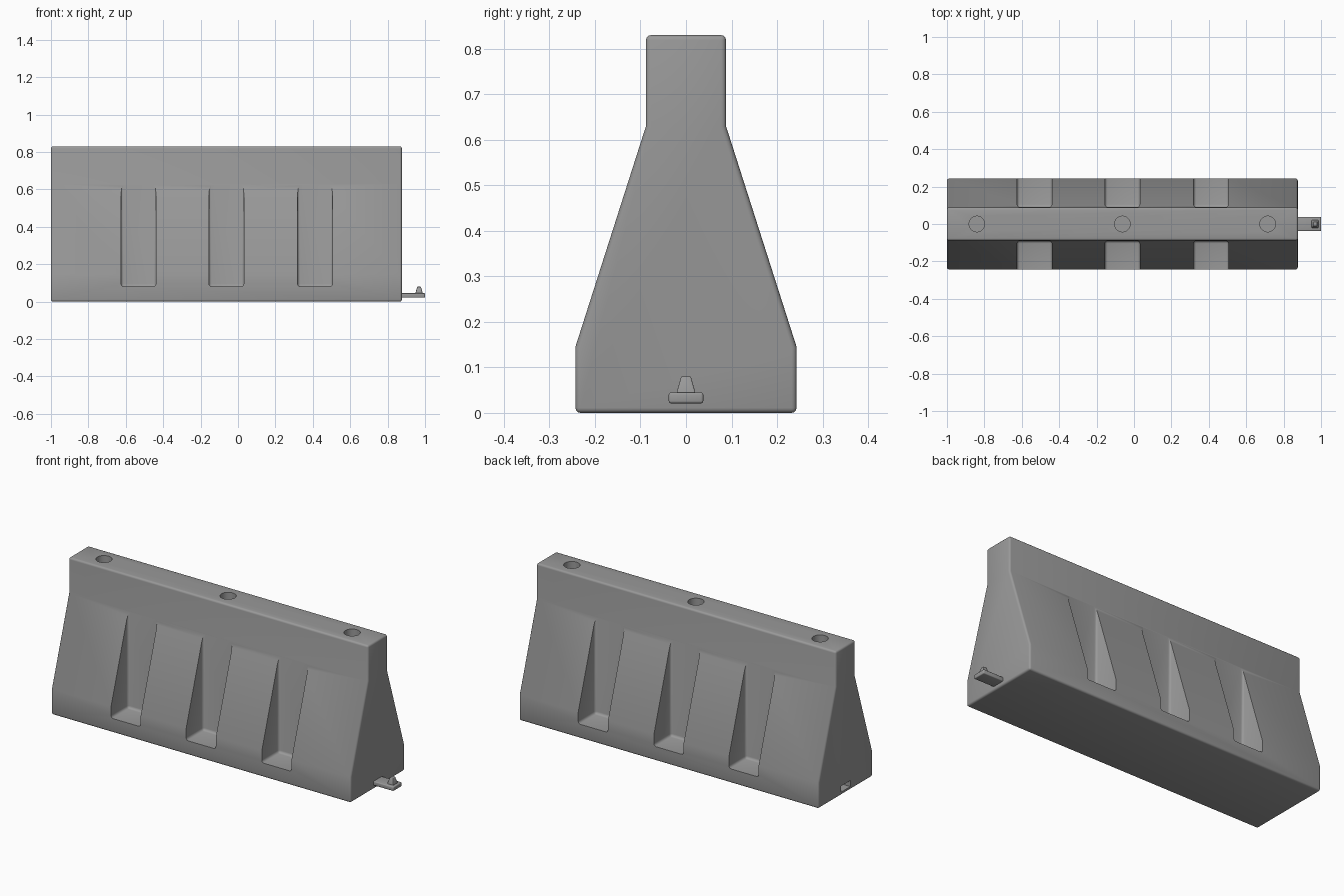
import bpy, bmesh, math
from mathutils import Matrix, Vector

if "Cube" in bpy.data.objects:
    bpy.data.objects.remove(bpy.data.objects["Cube"])

grey = bpy.data.materials.new("concrete grey")
grey.use_nodes = True
colour = (0.32, 0.32, 0.32, 1)
grey.diffuse_color = colour
grey.node_tree.nodes["Principled BSDF"].inputs["Base Color"].default_value = colour

LEFT_END, RIGHT_END, TOP = -1.0, 0.876, 0.83


def finish(name, bm):
    bmesh.ops.recalc_face_normals(bm, faces=bm.faces)
    mesh = bpy.data.meshes.new(name)
    bm.to_mesh(mesh)
    bm.free()
    mesh.materials.append(grey)
    obj = bpy.data.objects.new(name, mesh)
    bpy.context.collection.objects.link(obj)
    return obj


def box(name, low, high, round_by=0.0, taper=1.0):
    low, high = Vector(low), Vector(high)
    bm = bmesh.new()
    bmesh.ops.create_cube(bm, size=1)
    for v in bm.verts:
        if v.co.z > 0:
            v.co.x *= taper
            v.co.y *= taper
        v.co = (low + high) / 2 + v.co * (high - low)
    if round_by:
        bmesh.ops.bevel(bm, geom=bm.edges[:], offset=round_by, segments=3,
                        profile=0.5, affect='EDGES')
    return finish(name, bm)


def bake(obj):
    # Apply the modifiers, then smooth the rounded corners
    bpy.ops.object.select_all(action='DESELECT')
    obj.select_set(True)
    bpy.context.view_layer.objects.active = obj
    bpy.ops.object.convert(target='MESH')
    bpy.ops.object.shade_smooth_by_angle(angle=math.radians(35))


# Barrier body: stepped profile swept along x
half = [(0.243, 0), (0.243, 0.145), (0.088, 0.63), (0.088, TOP)]
outline = half + [(-y, z) for y, z in reversed(half)]
bm = bmesh.new()
end = bm.faces.new([bm.verts.new((LEFT_END, y, z)) for y, z in outline])
swept = bmesh.ops.extrude_face_region(bm, geom=[end], use_keep_orig=True)
bmesh.ops.translate(bm, vec=(RIGHT_END - LEFT_END, 0, 0),
                    verts=[g for g in swept["geom"] if isinstance(g, bmesh.types.BMVert)])
body = finish("barrier_body", bm)
bevel = body.modifiers.new("soft_edges", 'BEVEL')
bevel.width, bevel.segments = 0.011, 3
bevel.limit_method, bevel.angle_limit = 'ANGLE', math.radians(30)

# Fork slots on both sides
cutters = []
for x in (-0.532, -0.062, 0.412):
    for side in (-1, 1):
        y0, y1 = sorted((side * 0.09, side * 0.4))
        cutters.append(box("slot_cutter", (x - 0.093, y0, 0.08),
                           (x + 0.093, y1, 0.75), 0.014))

# Round holes in the top
for x in (-0.84, -0.062, 0.715):
    bm = bmesh.new()
    bmesh.ops.create_cone(bm, cap_ends=True, segments=32, radius1=0.042,
                          radius2=0.042, depth=0.1,
                          matrix=Matrix.Translation((x, 0, TOP)))
    cutters.append(finish("hole_cutter", bm))

# Socket for the neighbouring hook
cutters.append(box("socket_cutter", (LEFT_END - 0.1, -0.042, 0.018),
                   (LEFT_END + 0.13, 0.042, 0.052)))

for cutter in cutters:
    cutter.hide_render = True
    cut = body.modifiers.new("cut", 'BOOLEAN')
    cut.operation, cut.solver, cut.object = 'DIFFERENCE', 'EXACT', cutter
bake(body)
for cutter in cutters:
    bpy.data.objects.remove(cutter)

# Connecting hook: flat tongue with a tapered peg
bake(box("hook_tongue", (RIGHT_END - 0.02, -0.038, 0.021), (1, 0.038, 0.045), 0.005))
bake(box("hook_peg", (0.948, -0.021, 0.043), (0.988, 0.021, 0.08), 0.003, 0.5))
